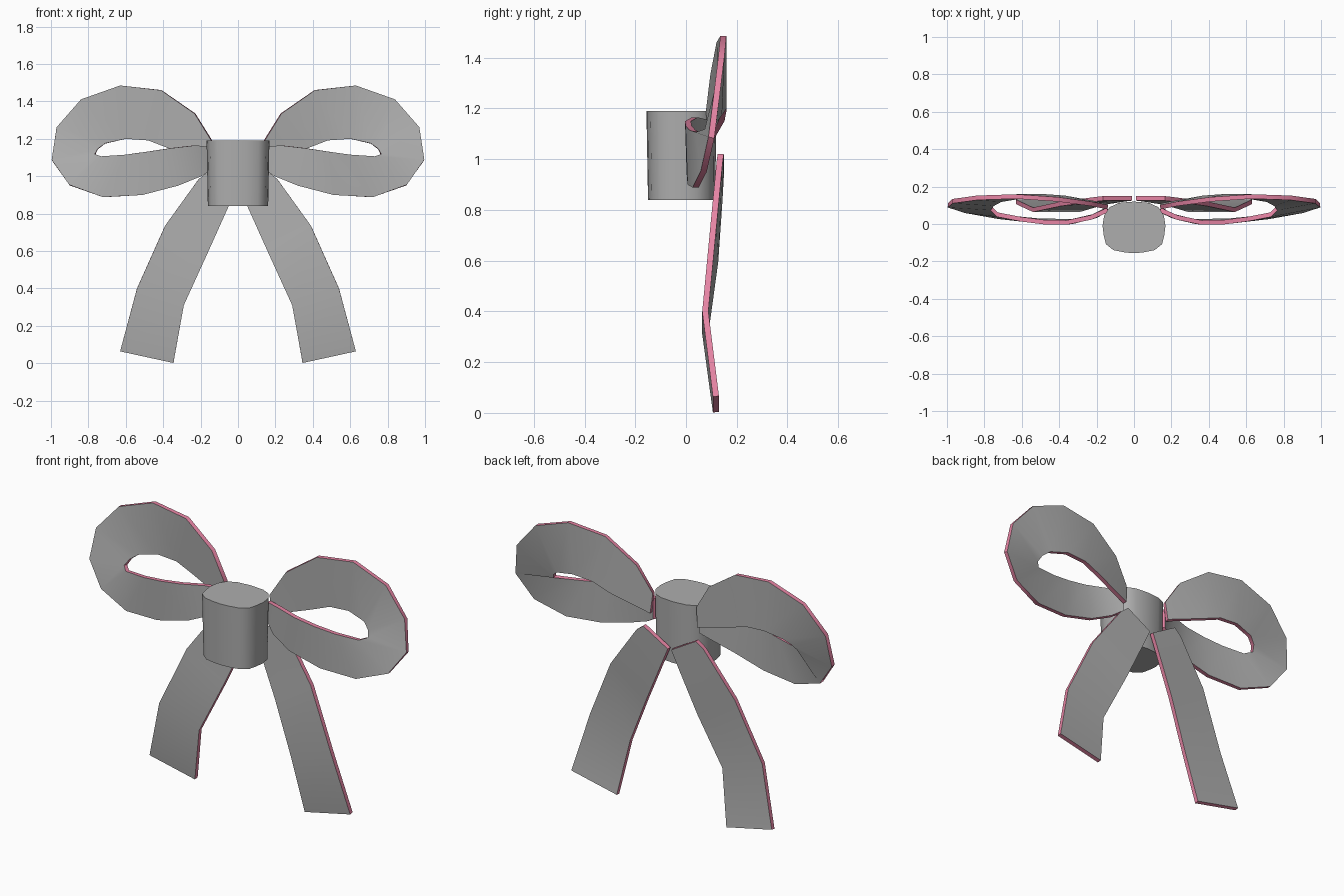
import bpy, math

if "Cube" in bpy.data.objects:
    bpy.data.objects.remove(bpy.data.objects["Cube"])

THICK = 0.024


def material(name, rgb):
    m = bpy.data.materials.new(name)
    m.diffuse_color = (*rgb, 1)
    m.use_nodes = True
    m.node_tree.nodes["Principled BSDF"].inputs["Base Color"].default_value = m.diffuse_color
    return m


GREY = material("grey cloth", (0.42, 0.42, 0.42))
PINK = material("pink edging", (0.85, 0.25, 0.40))


def make_object(name, verts, faces):
    me = bpy.data.meshes.new(name)
    me.from_pydata(verts, [], faces)
    me.materials.append(GREY)
    me.materials.append(PINK)
    ob = bpy.data.objects.new(name, me)
    bpy.context.collection.objects.link(ob)
    bpy.ops.object.select_all(action='DESELECT')
    ob.select_set(True)
    bpy.context.view_layer.objects.active = ob
    return ob


def ribbon(name, edge_a, edge_b, side):
    """Strip between two edge paths, thickened, with pink rims."""
    n = len(edge_a)
    verts = [(side * x, y, z) for x, y, z in edge_a + edge_b]
    faces = [(i, i + 1, n + i + 1, n + i) for i in range(n - 1)]
    if side < 0:
        faces = [f[::-1] for f in faces]
    ob = make_object(name, verts, faces)
    mod = ob.modifiers.new("thickness", 'SOLIDIFY')
    mod.thickness = THICK
    mod.offset = 0
    mod.material_offset_rim = 1
    bpy.ops.object.modifier_apply(modifier=mod.name)
    bpy.ops.object.shade_smooth_by_angle(angle=math.radians(40))


# Loop edges: from the back of the knot, round the tip, to the front
loop_outer = [(0.14, 0.09, 1.19), (0.23, 0.108, 1.335), (0.41, 0.132, 1.46),
              (0.63, 0.147, 1.485), (0.84, 0.14, 1.41), (0.97, 0.122, 1.26),
              (0.995, 0.10, 1.085), (0.90, 0.07, 0.952), (0.72, 0.038, 0.888),
              (0.51, 0.018, 0.90), (0.32, 0.014, 0.95), (0.20, 0.045, 1.0),
              (0.14, 0.08, 1.04)]
loop_inner = [(0.15, 0.10, 1.08), (0.37, 0.14, 1.15), (0.48, 0.148, 1.192),
              (0.60, 0.148, 1.20), (0.71, 0.13, 1.175), (0.75, 0.108, 1.145),
              (0.765, 0.085, 1.115), (0.73, 0.05, 1.105), (0.60, 0.025, 1.115),
              (0.48, 0.01, 1.132), (0.36, 0.008, 1.15), (0.23, 0.035, 1.165),
              (0.14, 0.075, 1.155)]

# Tail edges: from behind the knot downward
tail_outer = [(0.165, 0.137, 1.02), (0.21, 0.132, 0.985), (0.39, 0.108, 0.735),
              (0.54, 0.076, 0.40), (0.63, 0.118, 0.065)]
tail_inner = [(0.01, 0.137, 0.93), (0.05, 0.132, 0.84), (0.16, 0.115, 0.595),
              (0.29, 0.076, 0.31), (0.345, 0.118, 0.003)]

for label, side in (("right", 1), ("left", -1)):
    ribbon(label + "_loop", loop_outer, loop_inner, side)
    ribbon(label + "_tail", tail_outer, tail_inner, side)

# Knot: rounded prism, slightly narrower at the bottom
half = [(0, 0.12), (0.08, 0.113), (0.13, 0.09), (0.16, 0.045), (0.168, -0.01),
        (0.162, -0.06), (0.15, -0.108), (0.11, -0.14), (0.05, -0.152), (0, -0.156)]
section = half + [(-x, y) for x, y in half[-2:0:-1]]
n = len(section)
knot_verts = [(x * s, y * s, z) for z, s in ((0.84, 0.96), (1.19, 1.0)) for x, y in section]
knot_faces = [((i + 1) % n, i, n + i, n + (i + 1) % n) for i in range(n)]
knot_faces += [tuple(range(n)), tuple(range(2 * n - 1, n - 1, -1))]
make_object("knot", knot_verts, knot_faces)
bpy.ops.object.shade_smooth_by_angle(angle=math.radians(40))
